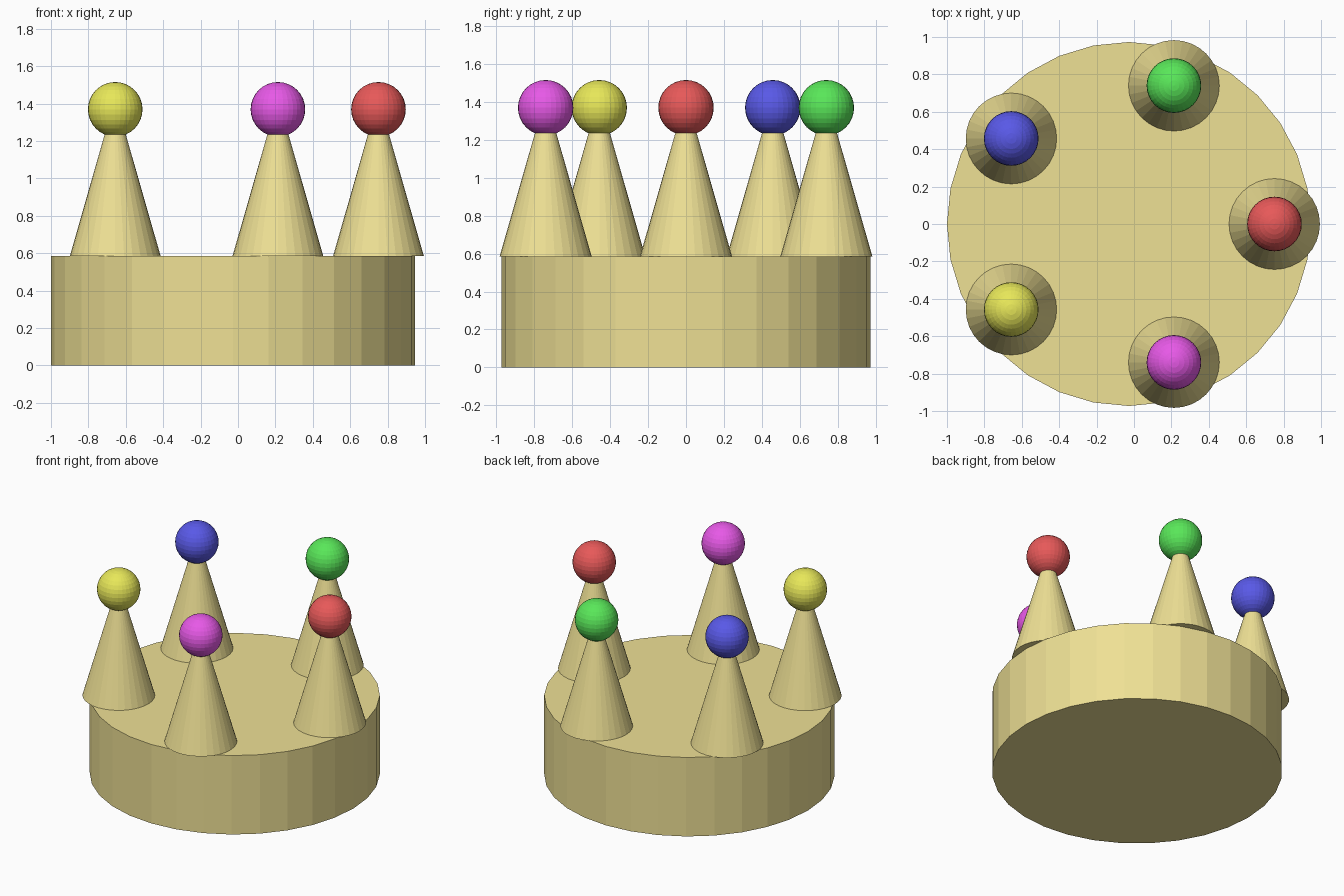
import bpy
from math import cos, sin, tau

if "Cube" in bpy.data.objects:
    bpy.data.objects.remove(bpy.data.objects["Cube"])

CX = -0.027          # crown axis, so the overhanging spikes stay in bounds
R = 0.973            # band radius
BAND_H = 0.584
RING = 0.778         # spike ring radius
BALL_Z = 1.369


def material(name, rgb):
    m = bpy.data.materials.new(name)
    m.diffuse_color = (*rgb, 1)
    m.use_nodes = True
    m.node_tree.nodes["Principled BSDF"].inputs["Base Color"].default_value = m.diffuse_color
    return m


def finish(name, mat):
    ob = bpy.context.object
    ob.name = name
    ob.data.materials.append(mat)


gold = material("gold", (0.86, 0.75, 0.30))
jewels = [
    ("red", (0.8, 0.1, 0.1)),
    ("green", (0.1, 0.8, 0.1)),
    ("blue", (0.1, 0.1, 0.8)),
    ("yellow", (0.8, 0.8, 0.1)),
    ("magenta", (0.8, 0.1, 0.8)),
]

# Solid crown band
bpy.ops.mesh.primitive_cylinder_add(vertices=32, radius=R, depth=BAND_H,
                                    location=(CX, 0, BAND_H / 2))
finish("crown_band", gold)

# Five spikes, each topped by a coloured ball
SPIKE_H = 0.778
for i, (colour, rgb) in enumerate(jewels):
    a = tau * i / 5
    x, y = CX + RING * cos(a), RING * sin(a)
    bpy.ops.mesh.primitive_cone_add(vertices=32, radius1=0.243, radius2=0.02,
                                    depth=SPIKE_H,
                                    location=(x, y, BAND_H + SPIKE_H / 2))
    finish("spike_" + colour, gold)
    bpy.ops.mesh.primitive_uv_sphere_add(segments=32, ring_count=16, radius=0.146,
                                         location=(x, y, BALL_Z))
    finish("ball_" + colour, material(colour, rgb))
